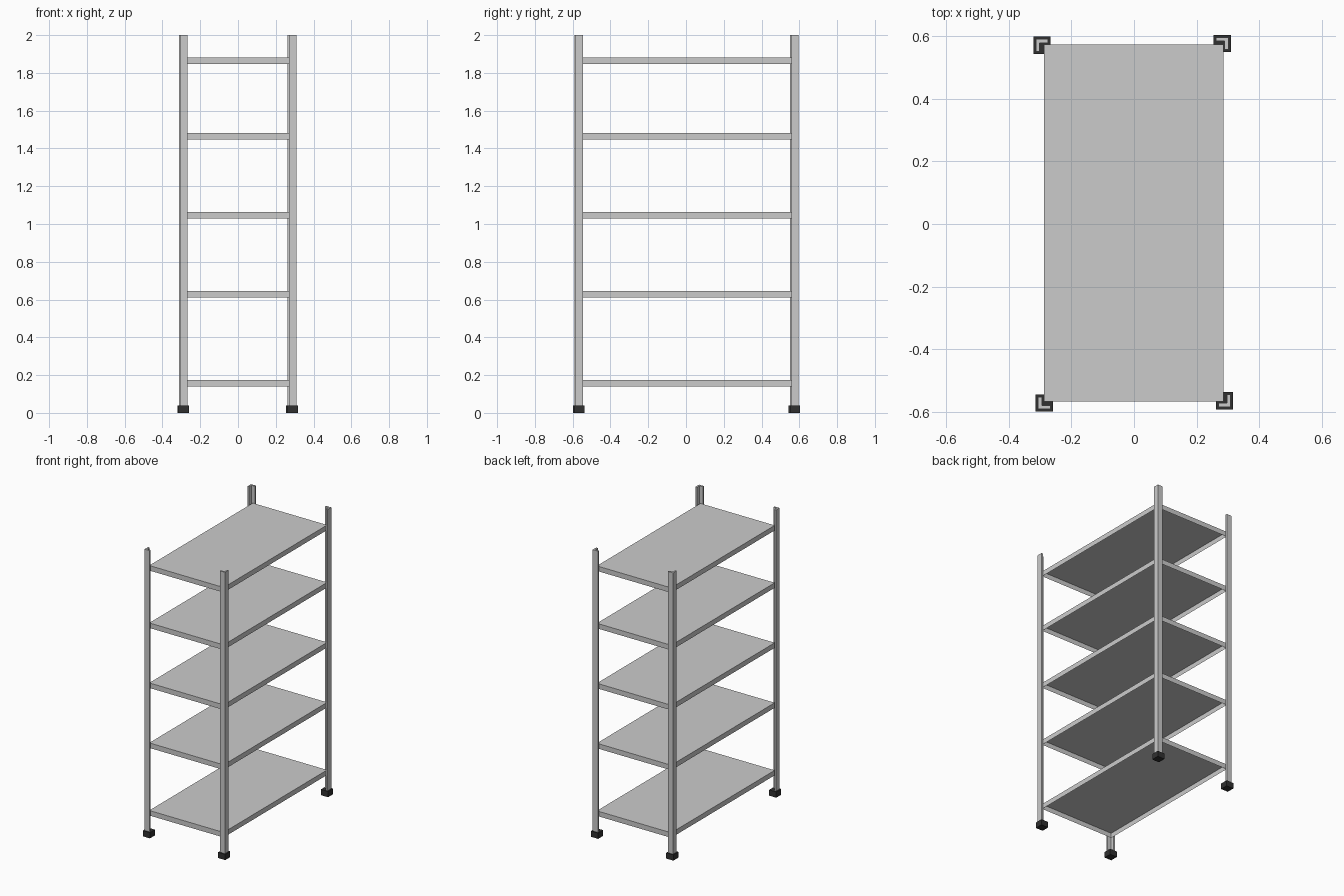
import bpy, bmesh

if "Cube" in bpy.data.objects:
    bpy.data.objects.remove(bpy.data.objects["Cube"])

def mesh_object(name, bm):
    bmesh.ops.recalc_face_normals(bm, faces=bm.faces)
    me = bpy.data.meshes.new(name)
    bm.to_mesh(me)
    bm.free()
    ob = bpy.data.objects.new(name, me)
    bpy.context.collection.objects.link(ob)
    return ob

def box(name, x0, x1, y0, y1, z0, z1):
    bm = bmesh.new()
    bmesh.ops.create_cube(bm, size=1)
    for v in bm.verts:
        v.co = (x1 if v.co.x > 0 else x0, y1 if v.co.y > 0 else y0, z1 if v.co.z > 0 else z0)
    return mesh_object(name, bm)

def extrude_profile(name, pts, z0, z1):
    bm = bmesh.new()
    face = bm.faces.new([bm.verts.new((x, y, z0)) for x, y in pts])
    ext = bmesh.ops.extrude_face_region(bm, geom=[face])
    for g in ext["geom"]:
        if isinstance(g, bmesh.types.BMVert):
            g.co.z = z1
    return mesh_object(name, bm)

rubber = bpy.data.materials.new("dark_rubber")
rubber.diffuse_color = (0.03, 0.03, 0.03, 1)
rubber.use_nodes = True
rubber.node_tree.nodes["Principled BSDF"].inputs["Base Color"].default_value = rubber.diffuse_color

# L-section corner posts opening towards the shelves, each in a square foot
H, T, F = 0.0195, 0.012, 0.0275
corners = {
    "front_left": (-0.287, -0.572, -1, -1),
    "front_right": (0.289, -0.565, 1, -1),
    "back_left": (-0.294, 0.571, -1, 1),
    "back_right": (0.282, 0.577, 1, 1),
}
profile = [(H, H), (-H, H), (-H, H - T), (H - T, H - T), (H - T, -H), (H, -H)]
for name, (cx, cy, sx, sy) in corners.items():
    extrude_profile(name + "_post", [(cx + sx * x, cy + sy * y) for x, y in profile], 0.005, 2.0)
    foot = box(name + "_foot", cx - F, cx + F, cy - F, cy + F, 0, 0.04)
    foot.data.materials.append(rubber)

# Shelves: trays with a folded-down skirt, open underneath
for i, top in enumerate((0.175, 0.646, 1.064, 1.482, 1.882)):
    shelf = box(f"shelf_{i + 1}", -0.287, 0.286, -0.567, 0.573, top - 0.035, top)
    bm = bmesh.new()
    bm.from_mesh(shelf.data)
    bm.normal_update()
    under = [f for f in bm.faces if f.normal.z < -0.9]
    bmesh.ops.inset_region(bm, faces=under, thickness=0.003)
    for v in under[0].verts:
        v.co.z = top - 0.003
    bm.to_mesh(shelf.data)
    bm.free()
